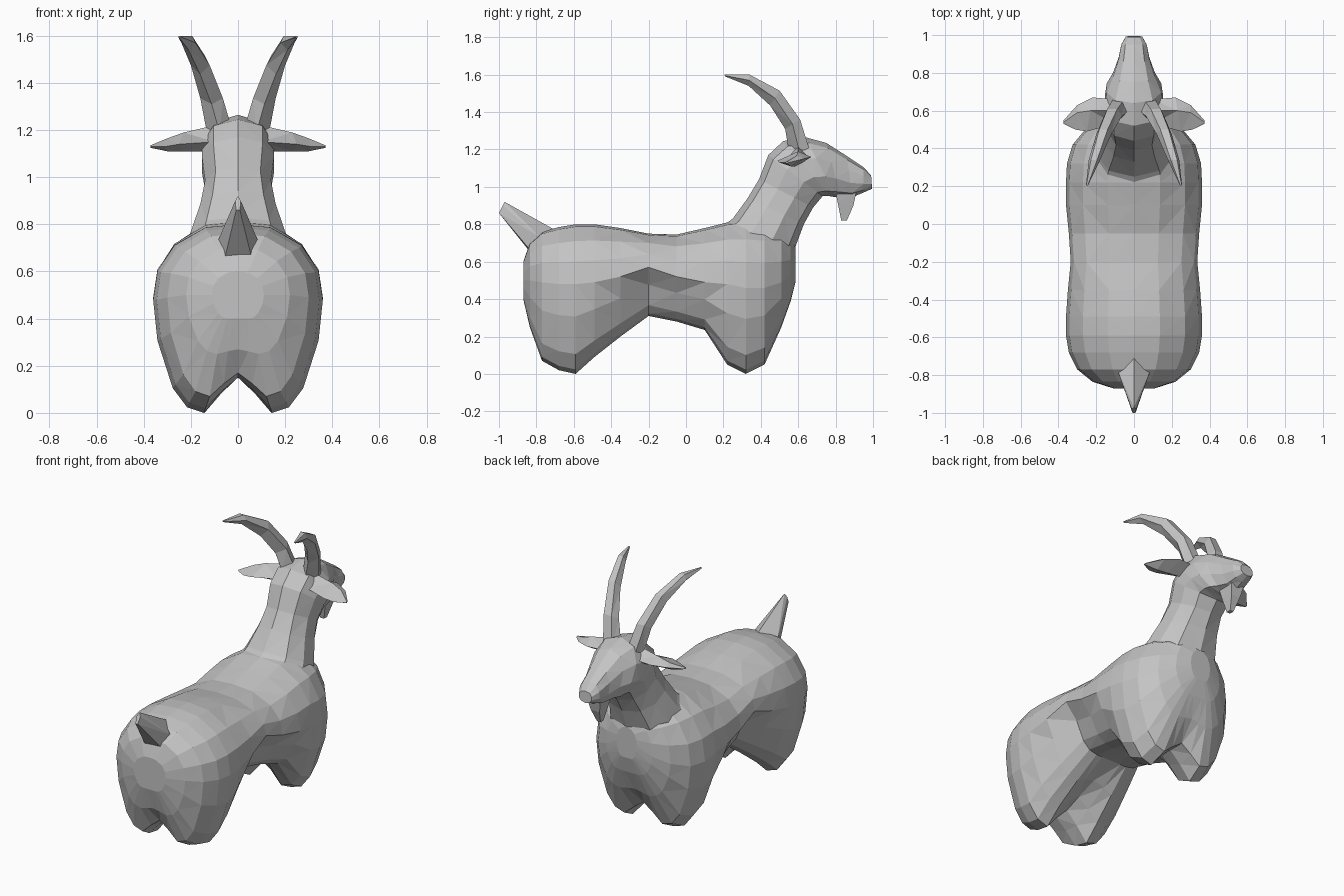
import bpy, bmesh, math
from mathutils import Vector

grey = bpy.data.materials.new("plain grey")
grey.diffuse_color = (0.55, 0.55, 0.55, 1)


def loft(name, rings):
    """Skin a list of equal-length point rings and close both ends."""
    bm = bmesh.new()
    loops = [[bm.verts.new(p) for p in ring] for ring in rings]
    n = len(loops[0])
    for a, b in zip(loops, loops[1:]):
        for i in range(n):
            j = (i + 1) % n
            bm.faces.new((a[i], a[j], b[j], b[i]))
    bm.faces.new(loops[0])
    bm.faces.new(loops[-1])
    bmesh.ops.recalc_face_normals(bm, faces=bm.faces)
    bmesh.ops.triangulate(bm, faces=bm.faces)
    bmesh.ops.recalc_face_normals(bm, faces=bm.faces)
    mesh = bpy.data.meshes.new(name)
    bm.to_mesh(mesh)
    bm.free()
    mesh.materials.append(grey)
    obj = bpy.data.objects.new(name, mesh)
    bpy.context.collection.objects.link(obj)
    return obj


def mirrored(ring):
    return [(-x, y, z) for x, y, z in ring]


# Torso with leg stubs: y, top, widest height, leg bottom, middle bottom, half width, belly tuck
stations = [
    (-0.87, 0.60, 0.50, 0.40, 0.40, 0.11, 1.0),
    (-0.835, 0.70, 0.50, 0.25, 0.27, 0.22, 1.0),
    (-0.77, 0.76, 0.49, 0.07, 0.17, 0.30, 1.0),
    (-0.68, 0.785, 0.48, 0.02, 0.15, 0.345, 1.0),
    (-0.59, 0.80, 0.48, 0.00, 0.16, 0.36, 1.0),
    (-0.49, 0.80, 0.49, 0.09, 0.20, 0.36, 0.98),
    (-0.35, 0.78, 0.52, 0.20, 0.25, 0.35, 0.90),
    (-0.20, 0.75, 0.57, 0.31, 0.31, 0.335, 0.80),
    (-0.05, 0.745, 0.52, 0.28, 0.29, 0.345, 0.85),
    (0.10, 0.78, 0.49, 0.235, 0.26, 0.36, 0.95),
    (0.22, 0.81, 0.48, 0.05, 0.19, 0.36, 1.0),
    (0.32, 0.82, 0.46, 0.00, 0.15, 0.355, 1.0),
    (0.42, 0.81, 0.46, 0.05, 0.15, 0.325, 1.0),
    (0.51, 0.78, 0.49, 0.25, 0.27, 0.25, 1.0),
    (0.56, 0.74, 0.53, 0.39, 0.39, 0.16, 1.0),
    (0.585, 0.68, 0.58, 0.49, 0.49, 0.07, 1.0),
]
upper = [(0.38, 0.96), (0.75, 0.72), (0.95, 0.38), (1.0, 0.0)]
lower = [(0.95, 0.36), (0.77, 0.78), (0.60, 0.95), (0.40, 1.0)]


def torso_ring(y, top, wide, leg, mid, w, tuck):
    side = [(w * fx, y, wide + (top - wide) * fz) for fx, fz in upper]
    side += [(w * tuck * fx, y, wide - (wide - leg) * fz) for fx, fz in lower]
    side.append((w * 0.2, y, leg + (mid - leg) * 0.55))
    return [(0, y, top)] + side + [(0, y, mid)] + mirrored(side)[::-1]


body = loft("body", [torso_ring(*s) for s in stations])

# Neck and head: back/top point (y, z), throat/jaw point (y, z), half width
neck_rings = [
    ((0.08, 0.71), (0.52, 0.50), 0.26),
    ((0.25, 0.83), (0.585, 0.68), 0.205),
    ((0.33, 0.94), (0.63, 0.80), 0.165),
    ((0.39, 1.04), (0.68, 0.89), 0.145),
    ((0.44, 1.17), (0.73, 0.95), 0.16),
    ((0.52, 1.245), (0.77, 0.95), 0.16),
    ((0.64, 1.265), (0.80, 0.945), 0.15),
    ((0.75, 1.235), (0.83, 0.945), 0.115),
    ((0.86, 1.165), (0.89, 0.945), 0.085),
    ((0.95, 1.105), (0.95, 0.97), 0.07),
    ((0.99, 1.06), (0.995, 0.99), 0.045),
]


def neck_ring(back, front, w):
    b, f = Vector((0, *back)), Vector((0, *front))
    pts = []
    for i in range(10):
        a = math.tau * i / 10
        x = math.copysign(abs(math.sin(a)) ** 0.8, math.sin(a)) if i % 5 else 0
        pts.append((b + f) / 2 + (b - f) / 2 * math.cos(a) + Vector((w * x, 0, 0)))
    return pts


neck = loft("neck_and_head", [neck_ring(*r) for r in neck_rings])

# Fuse the neck into the torso
mod = body.modifiers.new("join_neck", 'BOOLEAN')
mod.operation = 'UNION'
mod.solver = 'EXACT'
mod.object = neck
bpy.context.view_layer.objects.active = body
bpy.ops.object.modifier_apply(modifier=mod.name)
bpy.data.objects.remove(neck)

# Horns: front edge (y, z), back edge (y, z), centre x, half width
horn_path = [
    ((0.66, 1.20), (0.55, 1.19), 0.078, 0.055),
    ((0.61, 1.36), (0.53, 1.31), 0.112, 0.048),
    ((0.50, 1.515), (0.45, 1.435), 0.160, 0.040),
    ((0.34, 1.60), (0.335, 1.54), 0.210, 0.030),
    ((0.205, 1.60), (0.21, 1.59), 0.248, 0.006),
]
horn = []
for (fy, fz), (by, bz), x, w in horn_path:
    my, mz = (fy + by) / 2, (fz + bz) / 2
    horn.append([(x - w * 0.5, fy, fz), (x + w * 0.6, fy, fz), (x + w, my, mz),
                 (x, by, bz), (x - w, my, mz)])

# Ears: flat leaf shapes pointing outwards
ear = [
    [(0.10, 0.66, 1.16), (0.10, 0.60, 1.22), (0.10, 0.53, 1.15), (0.10, 0.59, 1.11)],
    [(0.22, 0.67, 1.16), (0.23, 0.60, 1.19), (0.25, 0.49, 1.14), (0.23, 0.57, 1.11)],
    [(0.30, 0.63, 1.15), (0.30, 0.59, 1.165), (0.31, 0.50, 1.13), (0.30, 0.56, 1.11)],
    [(0.372, 0.55, 1.13), (0.372, 0.54, 1.135), (0.372, 0.53, 1.13), (0.372, 0.54, 1.125)],
]
for part, rings in (("horn", horn), ("ear", ear)):
    loft(part + "_right", rings)
    loft(part + "_left", [mirrored(r) for r in rings])

# Beard under the chin
loft("beard", [
    [(-0.045, 0.80, 0.97), (0.045, 0.80, 0.97), (0.045, 0.91, 0.97), (-0.045, 0.91, 0.97)],
    [(-0.035, 0.81, 0.92), (0.035, 0.81, 0.92), (0.03, 0.895, 0.90), (-0.03, 0.895, 0.90)],
    [(-0.012, 0.83, 0.82), (0.012, 0.83, 0.82), (0.012, 0.86, 0.82), (-0.012, 0.86, 0.82)],
])

# Tail: five-sided spike
loft("tail", [
    [(0, -0.70, 0.77), (0.085, -0.78, 0.73), (0.055, -0.84, 0.67),
     (-0.055, -0.84, 0.66), (-0.085, -0.78, 0.73)],
    [(0, -0.97, 0.92), (0.012, -0.98, 0.90), (0.008, -1.0, 0.86),
     (-0.008, -1.0, 0.86), (-0.012, -0.98, 0.90)],
])
